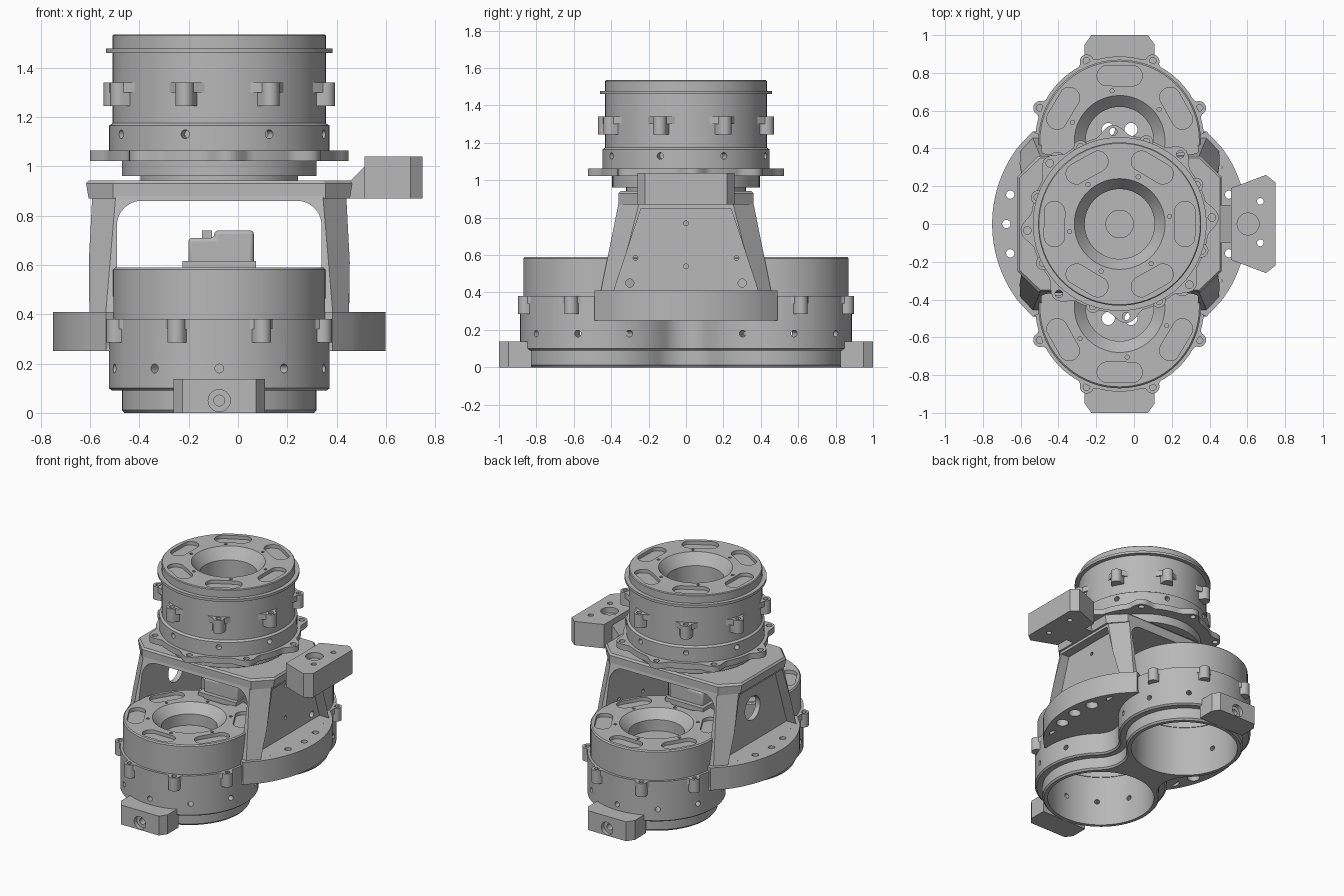
import bpy, bmesh
from math import sin, cos, pi, radians, atan2, sqrt
from mathutils import Matrix, Vector

cube = bpy.data.objects.get("Cube")
if cube:
    bpy.data.objects.remove(cube, do_unlink=True)

grey = bpy.data.materials.new("machined grey")
grey.use_nodes = True
TONE = (0.48, 0.48, 0.48, 1)
grey.diffuse_color = TONE
grey.node_tree.nodes["Principled BSDF"].inputs["Base Color"].default_value = TONE

AXIS_X = -0.076  # main axis offset
D = 0.44         # distance of the lower drives from the main axis
parts = []


def add(name, bm):
    bmesh.ops.recalc_face_normals(bm, faces=bm.faces)
    me = bpy.data.meshes.new(name)
    bm.to_mesh(me)
    bm.free()
    me.materials.append(grey)
    ob = bpy.data.objects.new(name, me)
    bpy.context.scene.collection.objects.link(ob)
    parts.append(ob)
    return ob


def loft(bm, rings):
    """Closed solid through rings with equal point counts."""
    loops = [[bm.verts.new(p) for p in ring] for ring in rings]
    n = len(loops[0])
    for a, b in zip(loops, loops[1:]):
        for i in range(n):
            j = (i + 1) % n
            bm.faces.new((a[i], a[j], b[j], b[i]))
    bm.faces.new(loops[0][::-1])
    bm.faces.new(loops[-1])


def solid(name, rings):
    bm = bmesh.new()
    loft(bm, rings)
    return add(name, bm)


def level(outline, z):
    return [(x, y, z) for x, y in outline]


def slab(name, outline, z0, z1):
    return solid(name, [level(outline, z0), level(outline, z1)])


def circle(r, y=0, n=72):
    return [(r * cos(2 * pi * i / n), y + r * sin(2 * pi * i / n)) for i in range(n)]


def lathe(name, profile, y=0):
    return solid(name, [level(circle(r, y), z) for r, z in profile])


def arc(cx, cy, r, a0, a1, n):
    return [(cx + r * cos(a0 + (a1 - a0) * i / n), cy + r * sin(a0 + (a1 - a0) * i / n))
            for i in range(n)]


def octagon(x, y, sx, sy):
    q = [(x, sy), (sx, y)]
    return (q + [(-a, b) for a, b in q[::-1]] + [(-a, -b) for a, b in q]
            + [(a, -b) for a, b in q[::-1]])


def rod(bm, r, length, centre, direction=(0, 0, 1), n=20):
    rot = Vector((0, 0, 1)).rotation_difference(Vector(direction)).to_matrix().to_4x4()
    bmesh.ops.create_cone(bm, cap_ends=True, segments=n, radius1=r, radius2=r,
                          depth=length, matrix=Matrix.Translation(centre) @ rot)


def cut(ob, bm):
    """Subtract the cutter mesh and throw the cutter away."""
    cutter = add("cutter", bm)
    parts.remove(cutter)
    cutter.hide_render = True
    mod = ob.modifiers.new("cut", "BOOLEAN")
    mod.operation, mod.solver, mod.object = "DIFFERENCE", "EXACT", cutter
    bpy.context.view_layer.update()
    ob_eval = ob.evaluated_get(bpy.context.evaluated_depsgraph_get())
    ob.data = bpy.data.meshes.new_from_object(ob_eval)
    ob.modifiers.clear()
    bpy.data.objects.remove(cutter, do_unlink=True)


def radial_holes(ob, y, z, length, angles):
    bm = bmesh.new()
    for a in angles:
        d = Vector((cos(a), sin(a), 0))
        rod(bm, 0.018, length, d * 0.44 + Vector((0, y, z)), d, 14)
    cut(ob, bm)


def top_pockets(ob, y, z, start):
    """Six rounded pockets and six screw holes in a drive's end face."""
    bm = bmesh.new()
    for k in range(6):
        a = start + k * pi / 3
        turn = Matrix.Translation((0, y, 0)) @ Matrix.Rotation(a, 4, "Z")
        slot = arc(0.345, 0.065, 0.055, 0, pi, 10) + arc(0.345, -0.065, 0.055, pi, 2 * pi, 10)
        loft(bm, [[turn @ Vector((p, q, h)) for p, q in slot] for h in (z - 0.025, z + 0.05)])
        rod(bm, 0.011, 0.06, turn @ Vector((0.265, 0.04, z)), n=10)
    cut(ob, bm)


def lugs(name, y, z0, z1, angles):
    """Screw ears around a drive: a stem under a wider triangular cap."""
    for a in angles:
        turn = Matrix.Translation((0, y, 0)) @ Matrix.Rotation(a, 4, "Z")
        tip = arc(0.455, 0, 0.037, -pi / 2, pi / 2, 12) + [(0.455, 0.037)]
        for part, w, low, high in (("stem", 0.045, z0, z1 - 0.04), ("cap", 0.075, z1 - 0.04, z1)):
            ear = [(0.40, -w), (0.425, -w)] + tip + [(0.425, w), (0.40, w)]
            ob = solid(name + "_" + part, [[turn @ Vector((p, q, h)) for p, q in ear]
                                           for h in (low, high)])
        bm = bmesh.new()
        rod(bm, 0.018, 0.07, turn @ Vector((0.458, 0, z1)), n=12)
        cut(ob, bm)


def figure_eight(r, f):
    """Two circles joined by concave waist fillets."""
    c = sqrt((r + f) ** 2 - D * D)
    b = atan2(D, c)
    return (arc(0, D, r, -b, pi + b, 60) + arc(-c, 0, f, b, -b, 16)
            + arc(0, -D, r, pi - b, 2 * pi + b, 60) + arc(c, 0, f, pi + b, pi - b, 16))


# Twin housing with open bores underneath
skirt = solid("housing_skirt", [level(figure_eight(0.385, 0.215), 0),
                                level(figure_eight(0.395, 0.205), 0.012),
                                level(figure_eight(0.395, 0.205), 0.1)])
housing = solid("twin_housing", [level(figure_eight(0.435, 0.165), 0.09),
                                 level(figure_eight(0.447, 0.153), 0.10),
                                 level(figure_eight(0.447, 0.153), 0.38)])
for body in (skirt, housing):
    bm = bmesh.new()
    for s in (-1, 1):
        rod(bm, 0.36, 0.8, (0, s * D, 0.2), n=72)
    cut(body, bm)

# Lower drives, screw ears and end blocks
for s in (-1, 1):
    y, out = s * D, s * pi / 2
    drive = lathe("lower_drive", [(0.33, 0.435), (0.355, 0.42), (0.355, 0.37), (0.43, 0.37),
                                  (0.43, 0.582), (0.422, 0.59), (0.24, 0.59), (0.18, 0.53),
                                  (0.18, 0.45)], y)
    top_pockets(drive, y, 0.59, pi / 2)
    radial_holes(housing, y, 0.18, 0.24, [out + radians(36 * k) for k in range(-3, 4)])
    lugs("lower_ear", y, 0.285, 0.38, [out + radians(t) for t in (-67.5, -22.5, 22.5, 67.5)])
    bm = bmesh.new()
    for x in (-0.06, 0.06):
        rod(bm, 0.035, 0.4, (x, s * 0.50, 0.4))
    cut(drive, bm)
    half = [(0.185, 0.825), (0.185, 0.95), (0.15, 1.0)]
    block = slab("end_block", [(x, s * q) for x, q in half]
                 + [(-x, s * q) for x, q in half[::-1]], 0, 0.138)
    for r, depth in ((0.045, 0.06), (0.022, 0.2)):
        bm = bmesh.new()
        rod(bm, r, depth, (0, s, 0.05), (0, 1, 0))
        cut(block, bm)

# Mounting disc with two rounded wings
wing = [(0.675 * cos(radians(t)), 0.675 * sin(radians(t))) for t in range(-37, 38, 2)]
wing += [(0.46, 0.49), (0.30, 0.42)]
disc = slab("mounting_disc", [(0.30, -0.42), (0.46, -0.49)] + wing
            + [(-0.30, 0.42)] + [(-x, y) for x, y in wing[:-1][::-1]]
            + [(-0.46, -0.49), (-0.30, -0.42)], 0.25, 0.41)
for r, h, z in ((0.022, 0.4, 0.33), (0.042, 0.2, 0.23)):
    bm = bmesh.new()
    for t in (-30, -15, 0, 15, 30):
        for side in (0, pi):
            a = radians(t) + side
            rod(bm, r, h, (0.6 * cos(a), 0.6 * sin(a), z))
    cut(disc, bm)
# Keep the drive bores clear of the disc
bm = bmesh.new()
for s in (-1, 1):
    rod(bm, 0.40, 0.8, (0, s * D, 0.3), n=72)
cut(disc, bm)

# Yoke: tapered body opened by an arch and recessed on both sides
yoke = solid("yoke_legs", [level(octagon(0.537, 0.49, 0.46, 0.408), 0.25),
                           level(octagon(0.54, 0.455, 0.46, 0.37), 0.41),
                           level(octagon(0.515, 0.36, 0.42, 0.25), 0.88)])
bm = bmesh.new()
arch = [(0.415, 0.1)] + arc(0.315, 0.76, 0.1, 0, pi / 2, 10) + arc(-0.315, 0.76, 0.1, pi / 2, pi, 10)
arch += [(-0.415, 0.76), (-0.415, 0.1)]
loft(bm, [[(x, y, z) for x, z in arch] for y in (-0.8, 0.8)])
cut(yoke, bm)
bm = bmesh.new()
panel = [(-0.385, 0.41), (0.385, 0.41), (0.24, 0.85), (-0.24, 0.85)]
for s in (-1, 1):
    loft(bm, [[(s * x, y, z) for y, z in panel] for x in (0.45, 0.8)])
cut(yoke, bm)
bm = bmesh.new()
rod(bm, 0.085, 0.2, (-0.43, 0, 0.65), (1, 0, 0), 32)
for y, z in ((-0.27, 0.585), (0.27, 0.585), (0, 0.77), (0, 0.54)):
    rod(bm, 0.013, 0.2, (0.43, y, z), (1, 0, 0), 10)
for y in (-0.3, 0.3):
    rod(bm, 0.022, 0.2, (0.43, y, 0.45), (1, 0, 0), 14)
cut(yoke, bm)
solid("yoke_plate", [level(octagon(0.53, 0.36, 0.43, 0.25), 0.87),
                     level(octagon(0.54, 0.36, 0.43, 0.25), 0.93),
                     level(octagon(0.53, 0.35, 0.42, 0.245), 0.943)])

# Side arm with drilled block
neck = [(0.48, 0.87), (0.62, 0.87), (0.62, 1.03), (0.53, 0.94), (0.48, 0.94)]
solid("arm_neck", [[(x, y, z) for x, z in neck] for y in (-0.1, 0.1)])
edge = [(0.59, 0.19), (0.775, 0.26), (0.825, 0.22)]
arm = slab("arm_block", edge + [(x, -y) for x, y in edge[::-1]], 0.87, 1.04)
bm = bmesh.new()
rod(bm, 0.058, 0.08, (0.68, 0, 1.04), n=32)
for y in (-0.1, 0.12):
    rod(bm, 0.018, 0.4, (0.745, y, 0.95))
cut(arm, bm)

# Sensor box between the lower drives
slab("sensor_foot", [(-0.15, -0.13), (0.15, -0.13), (0.15, 0.13), (-0.15, 0.13)], 0.40, 0.615)
box = slab("sensor_box", [(-0.125, -0.1), (0.14, -0.1), (0.14, 0.1), (-0.125, 0.1)], 0.60, 0.74)
bm = bmesh.new()
bmesh.ops.create_cube(bm, size=0.2, matrix=Matrix.Translation((-0.12, 0, 0.81)))
cut(box, bm)
bevel = box.modifiers.new("rounding", "BEVEL")
bevel.width, bevel.segments = 0.015, 3
slab("sensor_plug", [(-0.07, -0.04), (-0.03, -0.04), (-0.03, 0.04), (-0.07, 0.04)], 0.69, 0.74)

# Upper drive
upper = lathe("upper_drive", [(0.32, 0.94), (0.32, 0.96), (0.395, 0.96), (0.395, 1.03), (0.447, 1.05),
                              (0.447, 1.165), (0.432, 1.175), (0.432, 1.46), (0.46, 1.46), (0.46, 1.478),
                              (0.432, 1.478), (0.432, 1.53), (0.427, 1.535), (0.24, 1.535),
                              (0.185, 1.46), (0.185, 1.30)])
top_pockets(upper, 0, 1.535, 0)
turns = [radians(27 + 45 * k) for k in range(8)]
radial_holes(upper, 0, 1.13, 0.08, turns)
lugs("upper_ear", 0, 1.245, 1.34, turns)
lathe("rotor_hub", [(0.075, 1.29), (0.075, 1.33)])

# Scalloped flange
scallop = []
for i in range(144):
    a = 2 * pi * i / 144
    r = 0.47 + 0.056 * max(0, cos(8 * (a - radians(4)))) ** 1.5
    scallop.append((r * cos(a), r * sin(a)))
flange = slab("scalloped_flange", scallop, 1.022, 1.064)
bm = bmesh.new()
for k in range(8):
    a = radians(4 + 45 * k)
    rod(bm, 0.02, 0.2, (0.49 * cos(a), 0.49 * sin(a), 1.04))
cut(flange, bm)

# Shift to the main axis and smooth the curved faces
bpy.ops.object.select_all(action="DESELECT")
for ob in parts:
    ob.location.x = AXIS_X
    ob.select_set(True)
bpy.context.view_layer.objects.active = parts[0]
bpy.ops.object.shade_smooth_by_angle(angle=radians(30))
